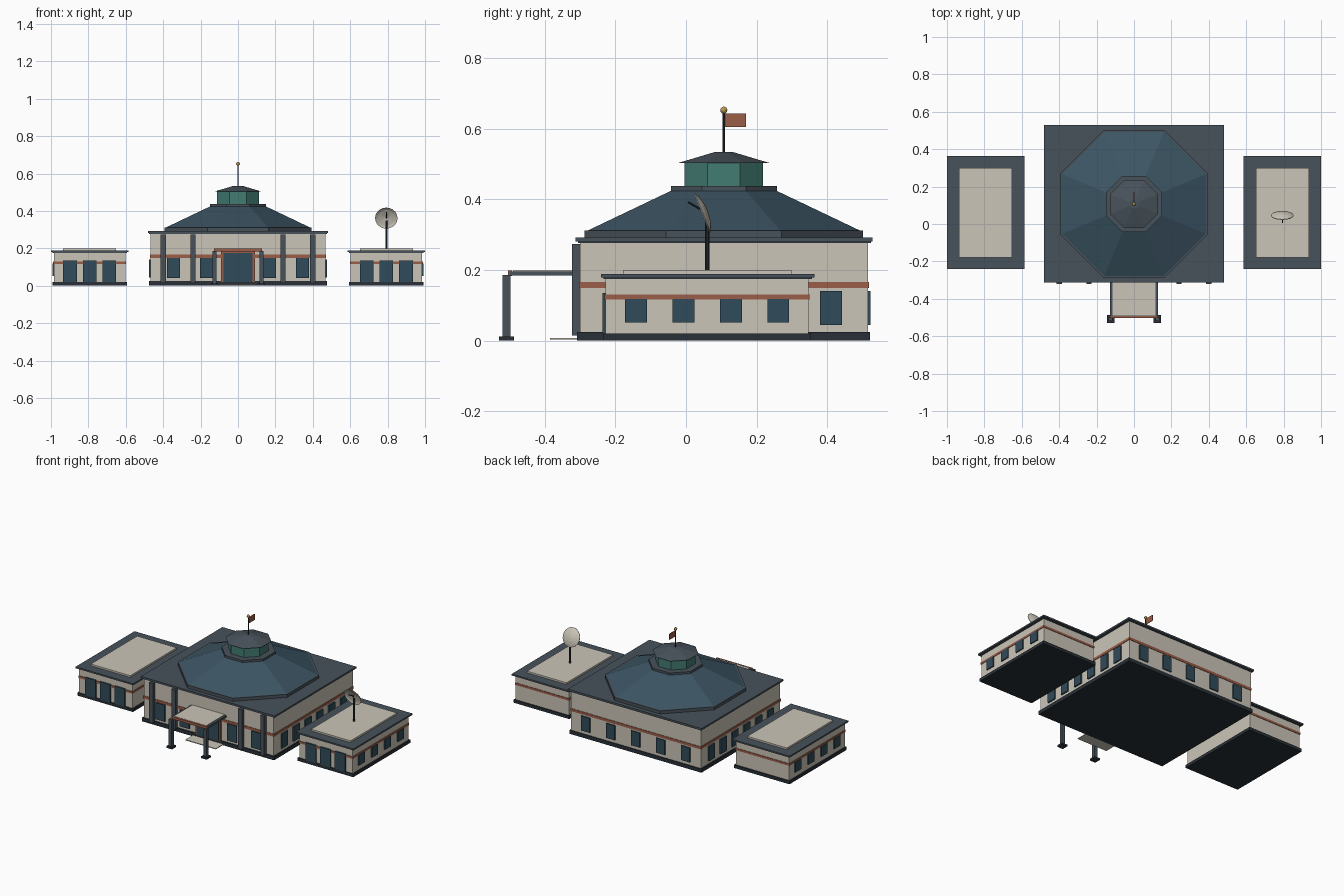
import bpy, bmesh, math
from mathutils import Vector

if "Cube" in bpy.data.objects:
    bpy.data.objects.remove(bpy.data.objects["Cube"])


def material(name, rgb):
    m = bpy.data.materials.new(name)
    m.diffuse_color = (*rgb, 1)
    m.use_nodes = True
    m.node_tree.nodes["Principled BSDF"].inputs["Base Color"].default_value = m.diffuse_color
    return m


WALL = material("cream_wall", (0.60, 0.56, 0.48))
BLUE = material("blue_roof", (0.045, 0.09, 0.125))
SLATE = material("slate_trim", (0.065, 0.085, 0.105))
DARK = material("dark_base", (0.022, 0.03, 0.038))
GLASS = material("window_glass", (0.03, 0.07, 0.10))
TEAL = material("teal_glass", (0.055, 0.20, 0.17))
RUST = material("rust_band", (0.33, 0.11, 0.065))
GOLD = material("gold", (0.5, 0.32, 0.08))


def finish(name, bm, mat):
    me = bpy.data.meshes.new(name)
    bm.to_mesh(me)
    bm.free()
    me.materials.append(mat)
    ob = bpy.data.objects.new(name, me)
    bpy.context.collection.objects.link(ob)
    return ob


def box(name, x, y, z, mat):
    """Box from (min, max) pairs."""
    bm = bmesh.new()
    bmesh.ops.create_cube(bm, size=1)
    for v in bm.verts:
        for i, (a, b) in enumerate((x, y, z)):
            v.co[i] = (a + b) / 2 + v.co[i] * (b - a)
    return finish(name, bm, mat)


def octagon(name, r0, r1, z0, z1, mat, cy=0.107):
    """Eight-sided frustum with flat sides facing the axes; r = apothem."""
    k = 1 / math.cos(math.pi / 8)
    bm = bmesh.new()
    bmesh.ops.create_cone(bm, cap_ends=True, segments=8, radius1=r0 * k, radius2=r1 * k, depth=z1 - z0)
    ob = finish(name, bm, mat)
    ob.rotation_euler.z = math.pi / 8
    ob.location = (0, cy, (z0 + z1) / 2)
    return ob


def rod(name, a, b, r, mat):
    a, b = Vector(a), Vector(b)
    bm = bmesh.new()
    bmesh.ops.create_cone(bm, cap_ends=True, segments=10, radius1=r, radius2=r, depth=(b - a).length)
    ob = finish(name, bm, mat)
    ob.location = (a + b) / 2
    ob.rotation_euler = (b - a).to_track_quat('Z', 'Y').to_euler()
    return ob


def window(name, axis, face, c, half, z):
    """Thin pane on a wall plane: axis 'x' or 'y' is the wall normal."""
    t = (face - 0.006, face + 0.006)
    s = (c - half, c + half)
    box(name, *((t, s) if axis == 'x' else (s, t)), z, GLASS)


# Main hall
box("hall_base", (-0.475, 0.475), (-0.308, 0.52), (0, 0.024), DARK)
box("hall_walls", (-0.467, 0.467), (-0.30, 0.515), (0.02, 0.28), WALL)
box("hall_band", (-0.470, 0.470), (-0.303, 0.518), (0.149, 0.166), RUST)
box("hall_cornice", (-0.476, 0.476), (-0.306, 0.523), (0.276, 0.283), SLATE)
box("hall_roof_slab", (-0.482, 0.482), (-0.312, 0.528), (0.281, 0.292), SLATE)
for i in range(5):
    window("back_window", 'y', 0.516, (i - 2) * 0.18, 0.032, (0.045, 0.14))
for s in (-1, 1):
    for i in range(6):
        window("side_window", 'x', s * 0.470, 0.108 + (i - 2.5) * 0.121, 0.031, (0.045, 0.14))
    for c in (0.17, 0.345):
        window("front_window", 'y', -0.303, s * c, 0.034, (0.04, 0.148))
    for c in (0.24, 0.40):
        box("front_pilaster", (s * c - 0.014, s * c + 0.014), (-0.322, -0.295), (0.015, 0.274), SLATE)

# Octagonal roof, lantern and flagpole
octagon("roof_curb", 0.394, 0.394, 0.290, 0.312, SLATE)
octagon("main_roof", 0.384, 0.145, 0.312, 0.426, BLUE)
octagon("lantern_ring", 0.150, 0.150, 0.424, 0.438, SLATE)
octagon("lantern_glass", 0.111, 0.111, 0.436, 0.505, TEAL)
octagon("lantern_roof", 0.128, 0.024, 0.503, 0.534, SLATE)
rod("flagpole", (0, 0.107, 0.53), (0, 0.107, 0.65), 0.004, DARK)
box("flag", (-0.002, 0.002), (0.109, 0.17), (0.605, 0.643), RUST)
bm = bmesh.new()
bmesh.ops.create_uvsphere(bm, u_segments=12, v_segments=8, radius=0.010)
finish("pole_ball", bm, GOLD).location = (0, 0.107, 0.652)

# Entrance: door, porch roof, posts, step
box("door_frame", (-0.09, 0.09), (-0.309, -0.295), (0.02, 0.187), RUST)
box("door", (-0.078, 0.078), (-0.314, -0.295), (0.02, 0.175), GLASS)
box("porch_roof", (-0.128, 0.128), (-0.498, -0.30), (0.184, 0.196), SLATE)
box("porch_roof_panel", (-0.115, 0.115), (-0.49, -0.30), (0.19, 0.199), WALL)
box("porch_fascia", (-0.128, 0.128), (-0.503, -0.492), (0.183, 0.199), RUST)
box("entrance_step", (-0.11, 0.11), (-0.385, -0.30), (0.003, 0.008), WALL)
for s in (-1, 1):
    x = s * 0.125
    box("porch_post", (x - 0.011, x + 0.011), (-0.519, -0.497), (0, 0.186), SLATE)
    box("porch_post_foot", (x - 0.02, x + 0.02), (-0.529, -0.487), (0, 0.012), DARK)

# Side wings
for s in (-1, 1):
    cx = s * 0.793

    def span(h):
        return (cx - h, cx + h)
    box("wing_base", span(0.200), (-0.233, 0.354), (0, 0.020), DARK)
    box("wing_walls", span(0.192), (-0.227, 0.346), (0.015, 0.18), WALL)
    box("wing_band", span(0.195), (-0.231, 0.349), (0.116, 0.130), RUST)
    box("wing_cornice", span(0.200), (-0.234, 0.356), (0.175, 0.181), SLATE)
    box("wing_roof_slab", span(0.207), (-0.241, 0.364), (0.179, 0.189), SLATE)
    box("wing_roof_panel", span(0.142), (-0.178, 0.299), (0.187, 0.200), WALL)
    for i in range(3):
        window("wing_front_window", 'y', -0.230, cx + (i - 1) * 0.105, 0.037, (0.02, 0.135))
    for i in range(4):
        window("wing_side_window", 'x', cx + s * 0.193, 0.060 + (i - 1.5) * 0.134, 0.031, (0.052, 0.118))

# Satellite dish on the right wing
rod("dish_mast", (0.793, 0.06, 0.19), (0.793, 0.06, 0.35), 0.006, DARK)
rod("dish_feed", (0.793, 0.058, 0.362), (0.793, 0.006, 0.392), 0.003, DARK)
bm = bmesh.new()
prof = [(0, 0), (0.025, 0.003), (0.045, 0.009), (0.06, 0.016), (0.06, 0.019), (0.045, 0.012), (0, 0.003)]
vs = [bm.verts.new((r, 0, h)) for r, h in prof]
es = [bm.edges.new(p) for p in zip(vs, vs[1:])]
bmesh.ops.spin(bm, geom=vs + es, axis=(0, 0, 1), cent=(0, 0, 0), angle=2 * math.pi, steps=20)
bmesh.ops.remove_doubles(bm, verts=bm.verts, dist=1e-5)
bmesh.ops.recalc_face_normals(bm, faces=bm.faces)
dish = finish("dish_bowl", bm, WALL)
dish.location = (0.793, 0.062, 0.368)
dish.rotation_euler = Vector((0, -0.93, -0.37)).to_track_quat('Z', 'X').to_euler()
